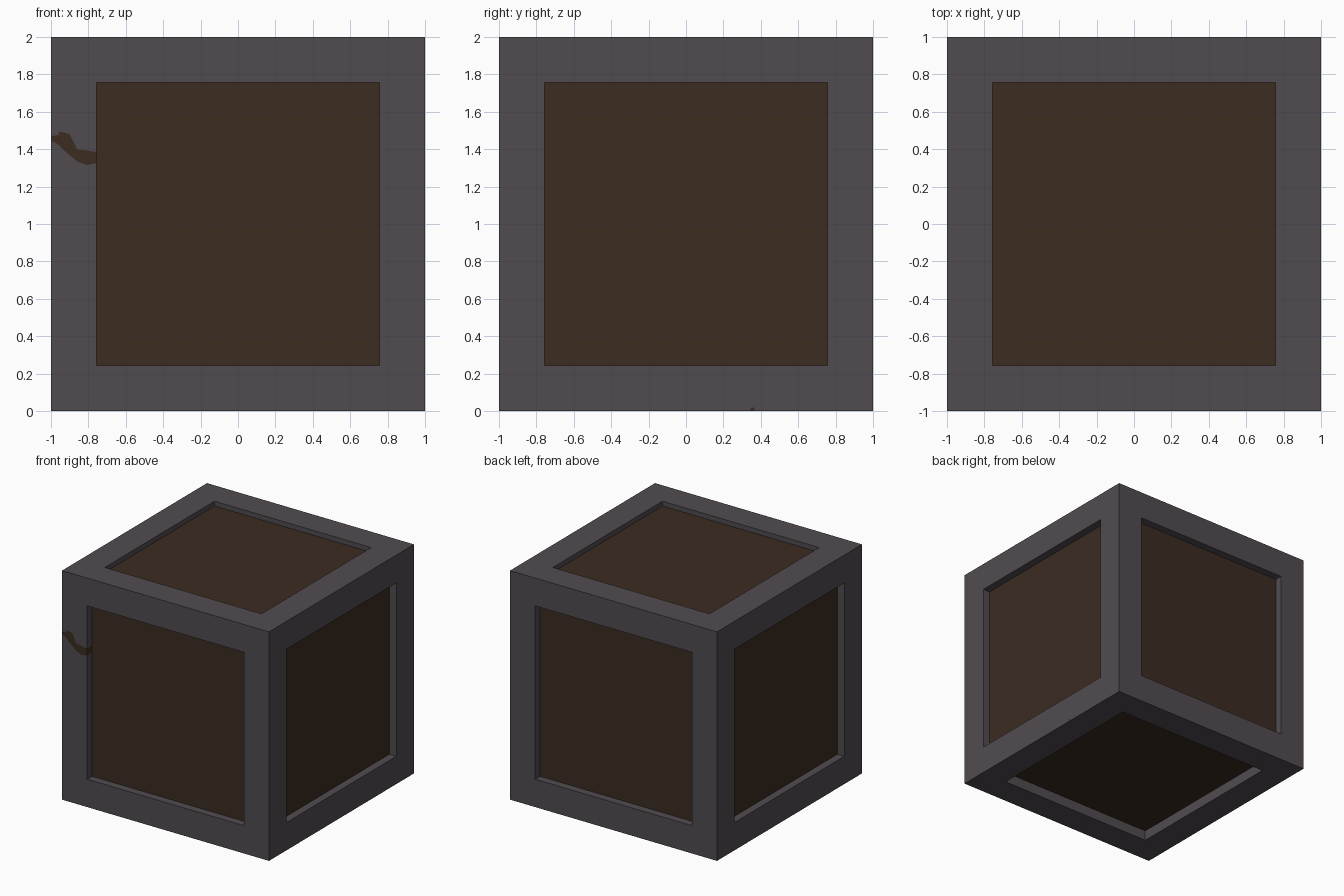
import bpy, bmesh

if "Cube" in bpy.data.objects:
    bpy.data.objects.remove(bpy.data.objects["Cube"])

BORDER = 0.243                          # frame width
SIDE, TOP, BOTTOM = 0.067, 0.042, 0.09  # panel recess depths


def material(name, rgb):
    m = bpy.data.materials.new(name)
    m.diffuse_color = (*rgb, 1)
    m.use_nodes = True
    m.node_tree.nodes["Principled BSDF"].inputs["Base Color"].default_value = m.diffuse_color
    return m


GREY = material("dark grey metal", (0.081, 0.071, 0.079))
BROWN = material("dark brown wood", (0.043, 0.025, 0.0155))


def add_object(name, bm, mat):
    me = bpy.data.meshes.new(name)
    bm.to_mesh(me)
    bm.free()
    me.materials.append(mat)
    ob = bpy.data.objects.new(name, me)
    bpy.context.collection.objects.link(ob)
    return ob


def cube(size):
    bm = bmesh.new()
    bmesh.ops.create_cube(bm, size=size)
    bmesh.ops.translate(bm, verts=bm.verts, vec=(0, 0, 1))
    return bm


# Frame: a cube with a square opening pushed into every side
bm = cube(2)
sides = bm.faces[:]
bmesh.ops.inset_individual(bm, faces=sides, thickness=BORDER, use_even_offset=True)
for f in sides:
    n = f.normal.copy()
    depth = TOP if n.z > 0.5 else BOTTOM if n.z < -0.5 else SIDE
    floor = bmesh.ops.extrude_discrete_faces(bm, faces=[f])["faces"][0]
    bmesh.ops.translate(bm, verts=floor.verts, vec=-n * depth)
    bm.faces.remove(floor)
add_object("frame", bm, GREY)

# Panels: the box inside the frame, seen through the openings
bm = cube(2 - 2 * SIDE)
for v in bm.verts:
    v.co.z = 2 - TOP if v.co.z > 1 else BOTTOM
add_object("inner_panels", bm, BROWN)


def plate(name, points):
    bm = bmesh.new()
    bm.faces.new([bm.verts.new(p) for p in points])
    bmesh.ops.triangulate(bm, faces=bm.faces[:])
    add_object(name, bm, BROWN)


# Scratch across the left front post, continuing into the recess
outline = [(-1, 1.445), (-.97, 1.432), (-.92, 1.385), (-.86, 1.335), (-.81, 1.315),
           (-.757, 1.325), (-.757, 1.385), (-.81, 1.368), (-.86, 1.40), (-.905, 1.45),
           (-.90, 1.48), (-.955, 1.495), (-.96, 1.475), (-1, 1.47)]
plate("front_scratch", [(x, -1.001, z) for x, z in outline])
plate("recess_scratch", [(-.756, -1, 1.325), (-.756, -1 + SIDE, 1.325),
                         (-.756, -1 + SIDE, 1.385), (-.756, -1, 1.385)])

# Tiny chip at the foot of the right side
plate("right_chip", [(1.001, .342, .008), (1.001, .355, 0), (1.001, .368, .008),
                     (1.001, .362, .02), (1.001, .348, .02)])
